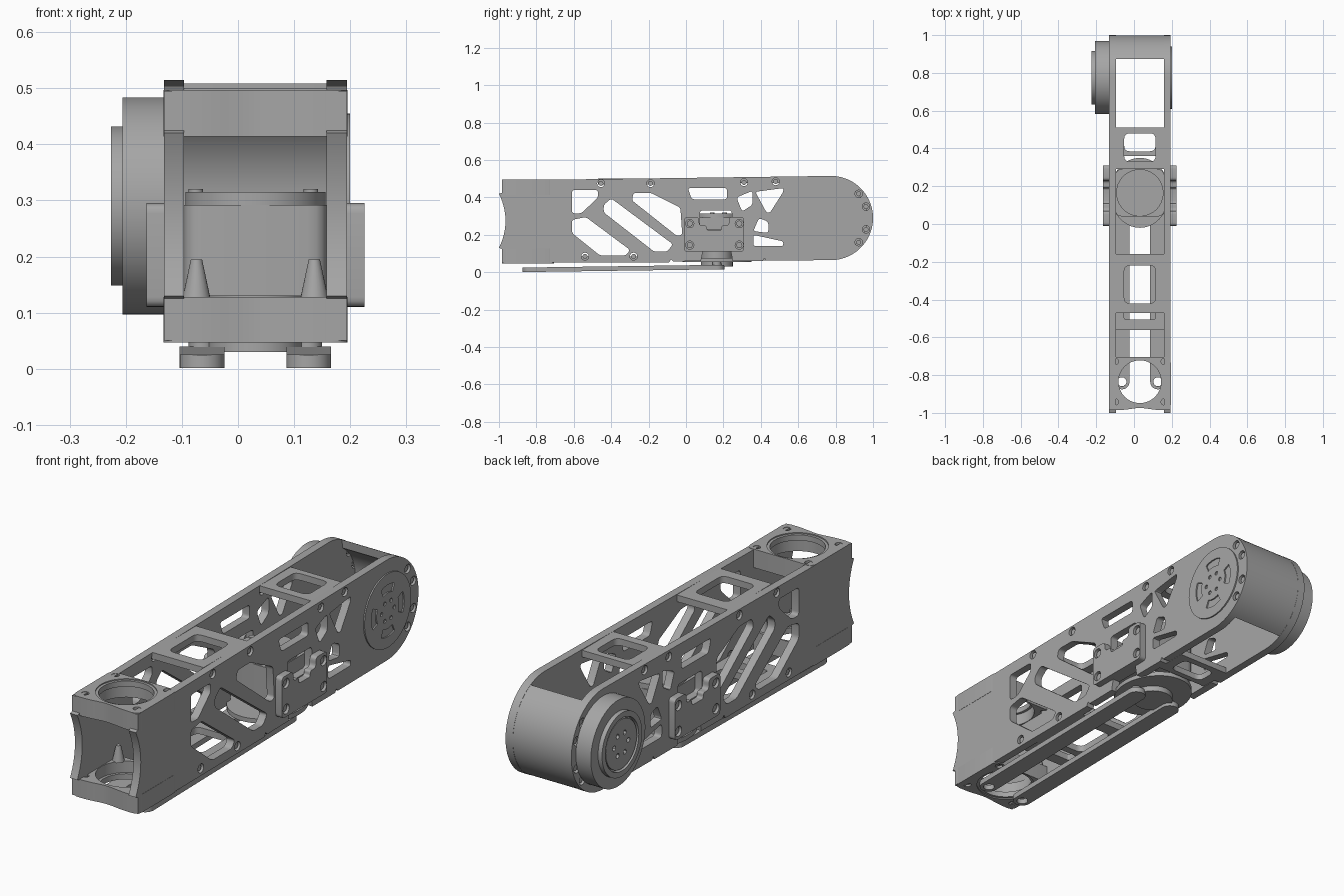
import bpy, math
from math import sin, cos, radians
from mathutils import Matrix, Vector

if "Cube" in bpy.data.objects:
    bpy.data.objects.remove(bpy.data.objects["Cube"])

grey = bpy.data.materials.new("machined_grey")
grey.use_nodes = True
GREY = (0.38, 0.38, 0.38, 1)
grey.diffuse_color = GREY
grey.node_tree.nodes["Principled BSDF"].inputs["Base Color"].default_value = GREY

# Local (u, v, w) axes map to world (y, z, x) for upright plates
UPRIGHT = Matrix(((0, 0, 1, 0), (1, 0, 0, 0), (0, 1, 0, 0), (0, 0, 0, 1)))
FLAT = Matrix.Identity(4)
MID = 0.031            # centre line of the frame in x
HALF = 0.163           # half width of the frame
END = (0.775, 0.29)    # centre of the rounded end (y, z)
JOINT = (MID, 0.165)   # centre of the vertical joint (x, y)


def arc(c, r, a0=0, a1=360, n=40):
    """Points on an arc; a full turn leaves out the repeated end point."""
    last = n if a1 - a0 >= 360 else n - 1
    return [(c[0] + r * cos(radians(a0 + (a1 - a0) * i / last)),
             c[1] + r * sin(radians(a0 + (a1 - a0) * i / last))) for i in range(n)]


def rounded(points, r=0.015, n=5):
    """Round every corner of a polygon."""
    out = []
    for i, p in enumerate(points):
        p = Vector(p)
        a, b = Vector(points[i - 1]) - p, Vector(points[(i + 1) % len(points)]) - p
        d = min(r, a.length * 0.45, b.length * 0.45)
        s, e = p + a.normalized() * d, p + b.normalized() * d
        for k in range(n):
            t = k / (n - 1)
            out.append(tuple(s * (1 - t) ** 2 + p * 2 * t * (1 - t) + e * t * t))
    return out


def rect(x0, x1, y0, y1, r=0.02):
    return rounded([(x0, y0), (x1, y0), (x1, y1), (x0, y1)], r)


def arc_slot(c, r, mid, spread, w):
    """Curved slot around a centre."""
    return (arc(c, r + w, mid - spread, mid + spread, 12)
            + arc(c, r - w, mid - spread, mid + spread, 12)[::-1])


def finish(ob, bevel=0):
    """Give material, edge bevel and smooth shading."""
    ob.data.materials.clear()
    ob.data.materials.append(grey)
    if bevel:
        m = ob.modifiers.new("edge", "BEVEL")
        m.width, m.segments, m.limit_method = bevel, 2, "ANGLE"
    bpy.ops.object.select_all(action="DESELECT")
    ob.select_set(True)
    bpy.context.view_layer.objects.active = ob
    bpy.ops.object.shade_smooth_by_angle(angle=radians(30))
    return ob


def plate(name, outline, holes, w0, w1, frame=FLAT, bevel=0):
    """Extrude an outline with holes between two offsets."""
    cu = bpy.data.curves.new(name, "CURVE")
    cu.dimensions, cu.fill_mode, cu.extrude = "2D", "BOTH", (w1 - w0) / 2
    for loop in [outline] + holes:
        sp = cu.splines.new("POLY")
        sp.points.add(len(loop) - 1)
        for pt, (u, v) in zip(sp.points, loop):
            pt.co = (u, v, 0, 1)
        sp.use_cyclic_u = True
    tmp = bpy.data.objects.new(name + "_curve", cu)
    bpy.context.collection.objects.link(tmp)
    dg = bpy.context.evaluated_depsgraph_get()
    mesh = bpy.data.meshes.new_from_object(tmp.evaluated_get(dg))
    bpy.data.objects.remove(tmp)
    mesh.transform(frame @ Matrix.Translation((0, 0, (w0 + w1) / 2)))
    ob = bpy.data.objects.new(name, mesh)
    bpy.context.collection.objects.link(ob)
    return finish(ob, bevel)


def disc(name, c, r, w0, w1, frame=FLAT, bevel=0, holes=()):
    return plate(name, arc(c, r, n=64 if r > 0.05 else 20), list(holes), w0, w1, frame, bevel)


# Side plates: lattice windows, screw holes, curved front edge and round rear end
windows = [
    [(-0.61, 0.44), (-0.47, 0.44), (-0.47, 0.40), (-0.56, 0.315), (-0.61, 0.315)],
    [(-0.61, 0.28), (-0.535, 0.295), (-0.3, 0.12), (-0.32, 0.09), (-0.46, 0.09), (-0.61, 0.21)],
    [(-0.44, 0.36), (-0.4, 0.395), (-0.07, 0.15), (-0.1, 0.11), (-0.17, 0.11), (-0.44, 0.32)],
    [(-0.28, 0.425), (-0.19, 0.425), (-0.03, 0.345), (-0.02, 0.2), (-0.05, 0.195), (-0.29, 0.385)],
    [(0.01, 0.45), (0.22, 0.45), (0.22, 0.39), (0.03, 0.39)],
    [(0.27, 0.4), (0.355, 0.435), (0.355, 0.36), (0.3, 0.325)],
    [(0.37, 0.43), (0.52, 0.45), (0.52, 0.43), (0.45, 0.32), (0.43, 0.32)],
    [(0.39, 0.29), (0.44, 0.27), (0.44, 0.21), (0.36, 0.22)],
    [(0.36, 0.2), (0.52, 0.165), (0.52, 0.14), (0.36, 0.14)],
    [(0.075, 0.33), (0.245, 0.33), (0.245, 0.23), (0.075, 0.23)],
]
screws = [(-0.455, 0.475), (-0.19, 0.475), (0.31, 0.48), (0.48, 0.485), (-0.54, 0.085),
          (-0.28, 0.085)] + [arc(END, 0.197, a, a + 1, 2)[0] for a in (-41, -18, 18, 41)]
side = ([(-0.985, 0.05), (-0.985, 0.125), (-1, 0.13)]
        + [(-0.965 - 0.035 * ((z - 0.275) / 0.145) ** 2, z)
           for z in [0.13 + 0.29 * i / 14 for i in range(15)]]
        + [(-0.985, 0.425), (-0.985, 0.495), (-0.7, 0.495)]
        + arc(END, 0.225, 90, -90, 48)
        + [(0.43, 0.062), (0.42, 0.075), (0.41, 0.06), (0.25, 0.06), (0.24, 0.11), (0.09, 0.11),
           (0.08, 0.06), (-0.07, 0.058), (-0.08, 0.07), (-0.09, 0.053)])
side_holes = [rounded(w) for w in windows] + [arc(s, 0.02, n=16) for s in screws]
bolts = [(y, z) for y in (0.02, 0.285) for z in (0.145, 0.26)]
clamp = rounded([(-0.01, 0.11), (0.31, 0.11), (0.31, 0.295), (0.23, 0.295), (0.23, 0.25),
                 (0.19, 0.25), (0.19, 0.225), (0.11, 0.225), (0.11, 0.25), (0.07, 0.25),
                 (0.07, 0.295), (-0.01, 0.295)], 0.018)

for label, s in (("left", 1), ("right", -1)):
    def span(a, b):
        """Offsets measured outward from the centre line on this side."""
        return sorted((MID + s * a, MID + s * b))
    plate(label + "_side_plate", side, side_holes, *span(0.127, HALF), UPRIGHT)
    for i, p in enumerate(screws):
        disc(f"{label}_screw_{i}", p, 0.013, *span(0.13, 0.156), UPRIGHT)
    plate(label + "_joint_clamp", clamp, [arc(b, 0.022, n=16) for b in bolts],
          *span(HALF, 0.194), UPRIGHT)
    for i, b in enumerate(bolts):
        disc(f"{label}_clamp_bolt_{i}", b, 0.016, *span(0.15, 0.185), UPRIGHT)

# Front ring blocks at the top and bottom
X0, X1 = MID - HALF - 0.001, MID + HALF + 0.001
RING = (MID, -0.835)
corners = [(MID + sx * 0.128, RING[1] + sy * 0.107) for sx in (-1, 1) for sy in (-1, 1)]
block = rounded([(X0, -0.985), (MID - 0.09, -0.985), (MID, -0.972), (MID + 0.09, -0.985),
                 (X1, -0.985), (X1, -0.705), (X0, -0.705)], 0.03)
for label, z0, z1 in (("lower", 0.047, 0.128), ("upper", 0.414, 0.497)):
    plate(label + "_ring_block", block, [arc(RING, 0.125, n=64)]
          + [arc(c, 0.016, n=16) for c in corners], z0, z1)
    zl = z0 + 0.005 if label == "lower" else z1 - 0.03
    disc(label + "_ring_lip", RING, 0.127, zl, zl + 0.025, holes=[arc(RING, 0.113, n=64)])
    for i, c in enumerate(corners):
        disc(f"{label}_corner_screw_{i}", c, 0.017, z0 + 0.01, z1 - 0.015)
for label, x in (("left", MID + 0.105), ("right", MID - 0.105)):
    bpy.ops.mesh.primitive_cone_add(vertices=24, radius1=0.025, radius2=0.01, depth=0.07,
                                    location=(x, -0.74, 0.16))
    bpy.context.object.name = label + "_standoff"
    finish(bpy.context.object)

# Cross frames joining the side plates
IN0, IN1 = MID - 0.128, MID + 0.128
H0, H1 = MID - 0.083, MID + 0.083
plate("front_top_frame", rect(IN0, IN1, -0.47, -0.16, 0.002),
      [rect(H0, H1, -0.42, -0.22, 0.03)], 0.47, 0.5)
plate("rear_top_frame", rect(IN0, IN1, 0.29, 0.51, 0.002),
      [rect(H0, H1, 0.33, 0.48, 0.03)], 0.478, 0.508)
plate("front_bottom_frame", rect(IN0, IN1, -0.56, -0.16, 0.002),
      [rect(H0, H1, -0.42, -0.22, 0.03), rect(H0, H1, -0.505, -0.455, 0.01)], 0.055, 0.085)
plate("rear_bottom_frame", rect(IN0, IN1, 0.36, 0.51, 0.002),
      [rect(H0, H1, 0.385, 0.48, 0.03)], 0.062, 0.09)

# Rounded rear wall between the side plates
plate("rear_wall", arc(END, 0.224, -64, 64, 40) + arc(END, 0.192, 58, -58, 40), [],
      IN0, IN1, UPRIGHT)

# Left end cap with curved slots
cap_holes = ([arc_slot(END, 0.098, a, 24, 0.018) for a in (0, 90, 180, 270)]
             + [arc(arc(END, 0.045, a, a + 1, 2)[0], 0.009, n=12) for a in range(0, 360, 60)])
disc("end_cap", END, 0.165, MID + HALF, MID + HALF + 0.006, UPRIGHT, holes=cap_holes)

# Right drive motor
motor_pins = [arc(arc(END, 0.05, a, a + 1, 2)[0], 0.011, n=12) for a in range(0, 360, 60)]
disc("motor_body", END, 0.193, -0.206, -0.132, UPRIGHT, 0.006)
disc("motor_rim", END, 0.142, -0.226, -0.2, UPRIGHT, 0.006, [arc(END, 0.118, n=64)])
disc("motor_face", END, 0.11, -0.222, -0.2, UPRIGHT, 0, motor_pins)

# Vertical joint: housing, lid, turntable and horn
plate("joint_housing", rect(IN0, IN1, 0.04, 0.29, 0.035), [], 0.13, 0.292)
disc("joint_lid", JOINT, 0.125, 0.285, 0.315, bevel=0.004)
lid_pins = [(-0.075, 0.205), (0.13, 0.14)]
for i, p in enumerate(lid_pins):
    disc(f"lid_pin_{i}", p, 0.013, 0.3, 0.32)
disc("joint_horn", JOINT, 0.085, 0.03, 0.14, bevel=0.004)
turntable = [(MID + (x - MID) * 0.85, y) for x, y in arc(JOINT, 0.185, n=64)]
plate("turntable", turntable, [], 0.055, 0.075, bevel=0.004)

# Swinging fork: two slim arms below the frame, tipped slightly
tilt = Matrix.Translation((0, -0.87, 0.001)) @ Matrix.Rotation(0.014, 4, "X") \
    @ Matrix.Translation((0, 0.87, 0))
for label, s in (("left", 1), ("right", -1)):
    cx = MID + s * 0.095
    arm = arc((cx, -0.835), 0.04, 180, 359.9, 20) + arc((cx, 0.165), 0.04, 0, 180, 20)
    ends = [arc((cx, y), 0.024, n=24) for y in (-0.835, 0.165)]
    body = plate(label + "_fork_arm", arm, ends[:1], 0, 0.024, bevel=0.004)
    post = disc(label + "_fork_post", (cx, 0.165), 0.024, 0.01, 0.05)
    for ob in (body, post):
        ob.data.transform(tilt)
